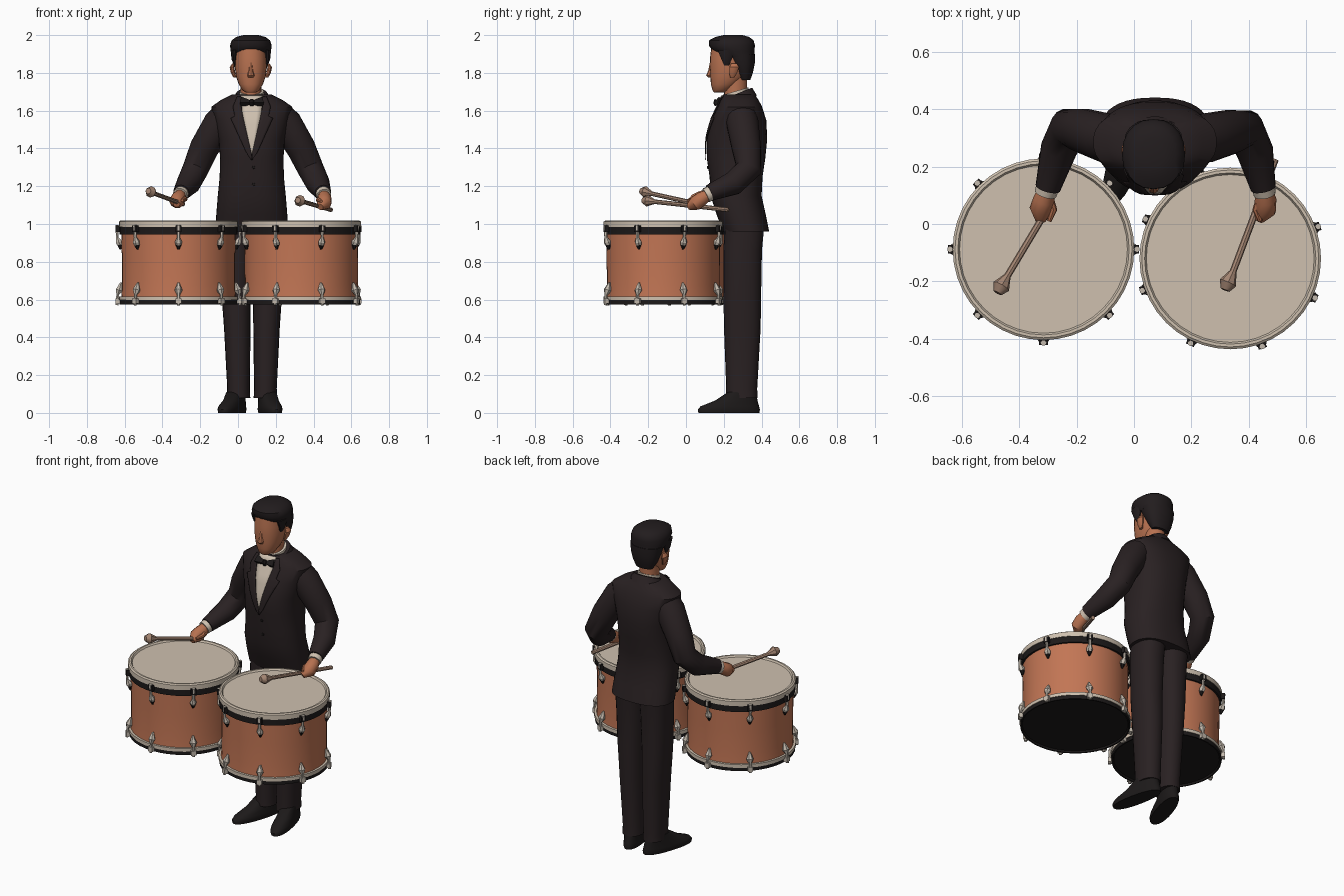
import bpy, bmesh, math
from mathutils import Vector, Matrix

if "Cube" in bpy.data.objects:
    bpy.data.objects.remove(bpy.data.objects["Cube"])

def material(name, r, g, b):
    m = bpy.data.materials.new(name)
    m.diffuse_color = (r, g, b, 1)
    m.use_nodes = True
    m.node_tree.nodes["Principled BSDF"].inputs["Base Color"].default_value = m.diffuse_color
    return m

SUIT = material("suit black", 0.022, 0.015, 0.016)
HAIR = material("hair black", 0.016, 0.012, 0.013)
SKIN = material("skin", 0.47, 0.165, 0.08)
SHELL = material("drum copper", 0.54, 0.18, 0.09)
CREAM = material("cream", 0.62, 0.53, 0.43)
BLACK = material("fitting black", 0.012, 0.010, 0.010)
WOOD = material("stick wood", 0.36, 0.23, 0.165)
METAL = material("pale metal", 0.55, 0.49, 0.42)

def finish(name, bm, mats, angle=40):
    bmesh.ops.recalc_face_normals(bm, faces=bm.faces)
    me = bpy.data.meshes.new(name)
    bm.to_mesh(me)
    bm.free()
    for m in mats:
        me.materials.append(m)
    me.shade_smooth()
    me.set_sharp_from_angle(angle=math.radians(angle))
    ob = bpy.data.objects.new(name, me)
    bpy.context.collection.objects.link(ob)
    return ob

def skin_rings(bm, rings, closed_ends=True, mats=None):
    vs = [[bm.verts.new(p) for p in r] for r in rings]
    n = len(rings[0])
    for k, (a, b) in enumerate(zip(vs, vs[1:])):
        for i in range(n):
            f = bm.faces.new((a[i], a[(i + 1) % n], b[(i + 1) % n], b[i]))
            f.material_index = mats[k] if mats else 0
    if closed_ends:
        for r, m in ((vs[0], 0), (vs[-1], -1)):
            f = bm.faces.new(r)
            f.material_index = mats[m] if mats else 0

def loft(name, rings, mat, n=24, e=2.0, tilt=0.0):
    """Stack of horizontal rounded rings: (cx, cy, z, rx, ry)."""
    bm, out = bmesh.new(), []
    for cx, cy, z, rx, ry in rings:
        ring = []
        for i in range(n):
            c, s = math.cos(math.tau * i / n), math.sin(math.tau * i / n)
            x = rx * math.copysign(abs(c) ** (2 / e), c)
            y = ry * math.copysign(abs(s) ** (2 / e), s)
            ring.append((cx + x, cy + y, z + tilt * y))
        out.append(ring)
    skin_rings(bm, out)
    return finish(name, bm, [mat])

def add_tube(bm, pts, radii, n=12, mats=None):
    pts = [Vector(p) for p in pts]
    out, q, old = [], None, None
    for i, p in enumerate(pts):
        d = (pts[min(i + 1, len(pts) - 1)] - pts[max(i - 1, 0)]).normalized()
        q = old.rotation_difference(d) @ q if q else d.to_track_quat('Z', 'Y')
        old = d
        out.append([p + q @ Vector((radii[i] * math.cos(math.tau * k / n),
                                    radii[i] * math.sin(math.tau * k / n), 0)) for k in range(n)])
    skin_rings(bm, out, mats=mats)

def tube(name, pts, radii, mat, n=12):
    bm = bmesh.new()
    add_tube(bm, pts, radii, n)
    return finish(name, bm, [mat])

# Drums: turned body with hoops, then tension fittings around it
PROFILE = [(.30, .585, 0), (.304, .575, 0), (.312, .575, 0), (.312, .597, 1), (.316, .597, 1),
           (.316, .617, 1), (.302, .617, 2), (.299, .68, 2), (.300, .82, 2), (.302, .945, 0),
           (.313, .945, 0), (.313, .983, 1), (.316, .983, 1), (.316, 1.012, 1),
           (.308, 1.018, 1), (.298, 1.018, 1), (.292, 1.008, 1), (.28, 1.008, 1)]

def drum(side, cx, cy, start):
    n = 40
    bm = bmesh.new()
    skin_rings(bm, [[(cx + r * math.cos(math.tau * i / n), cy + r * math.sin(math.tau * i / n), z)
                     for i in range(n)] for r, z, _ in PROFILE], mats=[p[2] for p in PROFILE[:-1]])
    finish(side + "_drum", bm, [BLACK, CREAM, SHELL], 30)
    bm = bmesh.new()
    for k in range(8):
        a = math.radians(start + 45 * k)
        at = lambda r, z: (cx + r * math.cos(a), cy + r * math.sin(a), z)
        # hoop claws
        for z, h in ((.975, .035), (.592, .028)):
            rot = Matrix.Translation(at(.320, z)) @ Matrix.Rotation(a, 4, 'Z')
            g = bmesh.ops.create_cube(bm, size=1, matrix=rot @ Matrix.Diagonal((.026, .03, h, 1)))
            for f in {f for v in g["verts"] for f in v.link_faces}:
                f.material_index = 1 if z > .9 else 0
        # rods with diamond lugs
        add_tube(bm, [at(.326, .995), at(.324, .93), at(.316, .905), at(.310, .89), at(.308, .865)],
                 [.010, .008, .019, .016, .005], 6, [0, 0, 0, 1])
        add_tube(bm, [at(.326, .57), at(.322, .625), at(.314, .65), at(.304, .69)],
                 [.009, .008, .021, .005], 6)
    finish(side + "_drum_fittings", bm, [METAL, BLACK], 25)

drum("left", -.315, -.088, 0)
drum("right", .335, -.12, 20)

# Jacket body
CX, E = .073, 2.4
TORSO = [(CX, .318, .96, .192, .122), (CX, .292, 1.05, .188, .13), (CX, .265, 1.15, .180, .135),
         (CX, .265, 1.25, .170, .14), (CX, .265, 1.35, .168, .155), (CX, .27, 1.45, .175, .16),
         (CX, .28, 1.55, .200, .145), (CX, .285, 1.62, .215, .118), (CX, .283, 1.655, .165, .102),
         (CX, .28, 1.685, .105, .085)]
loft("jacket", TORSO, SUIT, 40, E)
loft("jacket_collar", [(CX, .275, 1.64, .115, .10), (CX, .27, 1.69, .082, .080)], SUIT, 24, 2, .4)
loft("shirt_collar", [(CX, .262, 1.65, .068, .074), (CX, .262, 1.703, .064, .068)], CREAM, 24, 2, .3)

def front_y(x, z):
    """Front surface of the jacket at a given point."""
    for a, b in zip(TORSO, TORSO[1:]):
        if a[2] <= z <= b[2]:
            t = (z - a[2]) / (b[2] - a[2])
            cx, cy, _, rx, ry = [p + (q - p) * t for p, q in zip(a, b)]
            return cy - ry * max(0, 1 - abs((x - cx) / rx) ** E) ** (1 / E)

def plate(name, rows, mat, gap):
    """Thin panel following the jacket front; rows are (z, x0, x1)."""
    bm, steps, grid = bmesh.new(), 4, []
    for (za, a0, a1), (zb, b0, b1) in zip(rows, rows[1:]):
        for j in range(4):
            t = j / 4
            grid.append((za + (zb - za) * t, a0 + (b0 - a0) * t, a1 + (b1 - a1) * t))
    grid.append(rows[-1])
    vs = []
    for z, x0, x1 in grid:
        xs = [x0 + (x1 - x0) * i / steps for i in range(steps + 1)]
        vs.append([bm.verts.new((CX + x, front_y(CX + x, z) - gap, z)) for x in xs])
    for a, b in zip(vs, vs[1:]):
        for i in range(steps):
            bm.faces.new((a[i], a[i + 1], b[i + 1], b[i]))
    ob = finish(name, bm, [mat])
    mod = ob.modifiers.new("thickness", 'SOLIDIFY')
    mod.thickness, mod.offset = .004, 0

plate("shirt_front", [(1.37, -.002, .002), (1.5, -.032, .032), (1.6, -.052, .052), (1.68, -.056, .056)], CREAM, .004)
for side, s in (("left", -1), ("right", 1)):
    plate(side + "_lapel", [(1.34, 0, s * .004), (1.38, s * .003, s * .03), (1.56, s * .044, s * .112),
                            (1.57, s * .046, s * .09), (1.62, s * .056, s * .10), (1.675, s * .058, s * .078)],
          SUIT, .008)
    # Bow tie wings
    tube(side + "_bow_wing", [(CX + s * .004, .168, 1.643), (CX + s * .03, .168, 1.643),
                              (CX + s * .056, .175, 1.643)], [.010, .022, .030], BLACK, 4)
tube("bow_knot", [(CX, .162, 1.627), (CX, .158, 1.643), (CX, .162, 1.659)], [.010, .014, .010], BLACK, 8)
for z in (1.30, 1.21):
    y = front_y(CX + .01, z)
    tube("jacket_button", [(CX + .01, y + .004, z), (CX + .01, y - .006, z)], [.009, .007], BLACK, 8)

# Trousers and shoes
for side, s, low, turn in (("left", -1, .003, -18), ("right", 1, .145, 12)):
    hip = CX + s * .084
    loft(side + "_trouser_leg", [(low, .295, .08, .062, .083), (low, .295, .13, .060, .082),
                                 (hip * .5 + low * .5, .298, .45, .070, .097), (hip, .298, .65, .078, .100),
                                 (hip, .300, .86, .086, .102), (hip, .310, 1.0, .088, .105)], SUIT, 20, 2.3)
    shoe = loft(side + "_shoe", [(0, -.10, 0, .050, .165), (0, -.10, .018, .054, .168),
                                 (0, -.095, .035, .053, .158), (0, -.06, .065, .048, .115),
                                 (0, -.03, .11, .046, .075)], BLACK, 24, 2.3)
    shoe.location = (low + s * .004, .325, 0)
    shoe.rotation_euler = (0, 0, math.radians(turn))

# Head, neck, nose, ears
HX = .068
loft("neck", [(HX, .265, 1.62, .058, .062), (HX, .262, 1.71, .055, .06), (HX, .262, 1.79, .058, .062)], SKIN)
loft("head", [(HX, .178, 1.697, .028, .030), (HX, .185, 1.708, .045, .045), (HX, .205, 1.74, .064, .073),
              (HX, .222, 1.78, .078, .093), (HX, .230, 1.83, .085, .104), (HX, .235, 1.88, .085, .108),
              (HX, .240, 1.94, .082, .105)], SKIN, 24, 2.2)
loft("nose", [(HX, .13, 1.775, .014, .010), (HX, .125, 1.787, .019, .019), (HX, .130, 1.81, .012, .013),
              (HX, .135, 1.86, .008, .008)], SKIN, 8)
for side, s in (("left", -1), ("right", 1)):
    loft(side + "_ear", [(HX + s * .084, .245, 1.775, .008, .012), (HX + s * .094, .25, 1.80, .012, .022),
                         (HX + s * .100, .255, 1.83, .012, .027), (HX + s * .092, .255, 1.85, .007, .016)], SKIN, 10)
    loft(side + "_sideburn", [(HX + s * .081, .215, 1.84, .008, .014), (HX + s * .088, .215, 1.87, .014, .028),
                              (HX + s * .088, .215, 1.92, .019, .05)], HAIR, 10)
# Hair: crown and nape
loft("hair_crown", [(HX, .278, 1.885, .098, .085), (HX, .252, 1.915, .107, .110), (HX, .243, 1.945, .110, .122),
                    (HX, .240, 1.972, .102, .118), (HX, .245, 1.99, .078, .090), (HX, .25, 2.0, .04, .05)],
     HAIR, 20, 2.2)
loft("hair_back", [(HX, .312, 1.762, .055, .028), (HX, .306, 1.80, .076, .048), (HX, .296, 1.85, .092, .068),
                   (HX, .285, 1.90, .102, .080)], HAIR, 20, 2.2)

# Arms, cuffs, hands, sticks
ARMS = {
    "left": ([(-.05, .29, 1.585), (-.10, .30, 1.53), (-.18, .325, 1.40), (-.225, .335, 1.29),
              (-.262, .26, 1.215), (-.30, .125, 1.165)],
             [(-.30, .13, 1.163), (-.308, .105, 1.153)],
             [(-.305, .115, 1.156), (-.313, .085, 1.14), (-.324, .05, 1.12), (-.325, .01, 1.105)],
             [(-.29, .07, 1.105), (-.44, -.18, 1.16), (-.462, -.217, 1.17), (-.475, -.24, 1.175)]),
    "right": ([(.20, .29, 1.585), (.255, .30, 1.53), (.335, .32, 1.40), (.385, .33, 1.29),
               (.422, .25, 1.215), (.45, .125, 1.165)],
              [(.45, .13, 1.163), (.455, .105, 1.15)],
              [(.453, .115, 1.154), (.458, .085, 1.135), (.455, .05, 1.11), (.435, .015, 1.09)],
              [(.492, .225, 1.075), (.345, -.165, 1.118), (.327, -.205, 1.123), (.317, -.23, 1.126)])}
for side, (arm, cuff, hand, stick) in ARMS.items():
    tube(side + "_sleeve", arm, [.08, .086, .078, .070, .064, .044], SUIT, 16)
    tube(side + "_cuff", cuff, [.040, .039], CREAM, 14)
    tube(side + "_hand", hand, [.030, .038, .040, .018], SKIN, 10)
    s = 1 if side == "left" else -1
    h = Vector(hand[1])
    tube(side + "_thumb", [h + Vector((s * .02, 0, 0)), h + Vector((s * .032, -.035, -.008)),
                           h + Vector((s * .018, -.075, -.015))], [.015, .014, .008], SKIN, 8)
    tube(side + "_stick", stick, [.012, .012, .031, .016], WOOD, 8)
